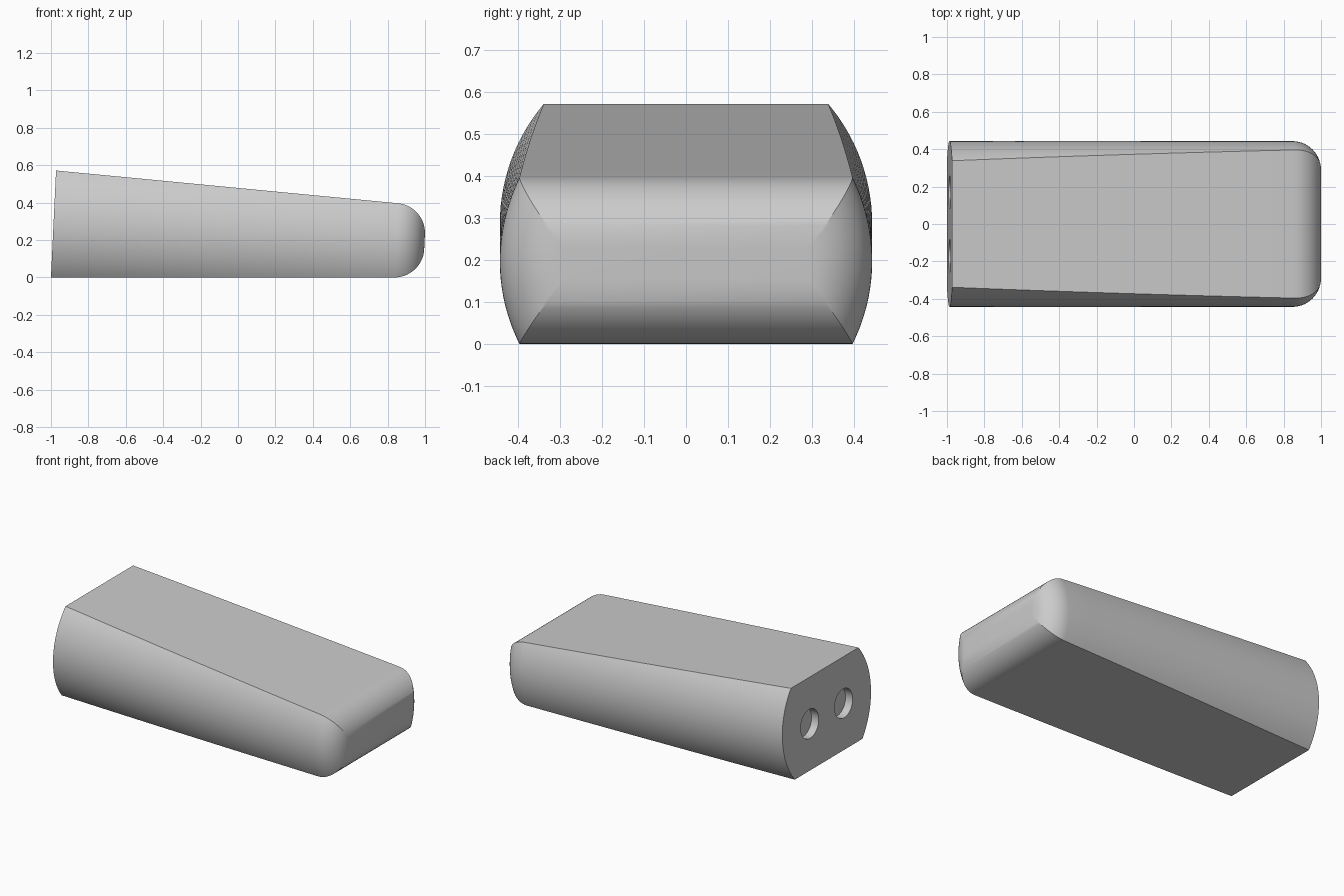
import bpy, bmesh
from math import sin, cos, tan, asin, sqrt, pi, radians
from mathutils import Matrix, Vector

cube = bpy.data.objects.get("Cube")
if cube:
    bpy.data.objects.remove(cube, do_unlink=True)

TAPER = radians(2.735)   # half angle between the top and bottom planes
RADIUS = 0.443           # side curvature
BACK_HALF = 0.286        # half height at the back face
LENGTH = 1.986
FILLET = 0.15            # rounding of the front end
ARC_STEPS, BODY_STEPS, FILLET_STEPS = 28, 12, 14

grey = bpy.data.materials.new("light_grey")
grey.use_nodes = True
grey.diffuse_color = (0.6, 0.6, 0.6, 1)
grey.node_tree.nodes["Principled BSDF"].inputs["Base Color"].default_value = (0.6, 0.6, 0.6, 1)

# Places the tilted axis so that the bottom plane lies on the ground
place = Matrix.Translation((-1 + BACK_HALF * sin(TAPER), 0, BACK_HALF * cos(TAPER))) \
    @ Matrix.Rotation(TAPER, 4, 'Y')


def section(u, inset):
    """Circle flattened at top and bottom, shrunk by the inset."""
    r = RADIUS - inset
    half = BACK_HALF - u * tan(TAPER) - inset
    limit = asin(half / r)
    pts = []
    for side in (1, -1):
        for i in range(ARC_STEPS + 1):
            a = limit * (2 * i / ARC_STEPS - 1)
            pts.append(place @ Vector((u, side * r * cos(a), side * r * sin(a))))
    return pts


# Stations along the axis: straight body, then the quarter-round end
start = LENGTH - FILLET
stations = [(start * i / BODY_STEPS, 0) for i in range(BODY_STEPS)]
for i in range(FILLET_STEPS + 1):
    a = pi / 2 * i / FILLET_STEPS
    stations.append((start + FILLET * sin(a), FILLET * (1 - cos(a))))

bm = bmesh.new()
rings = [[bm.verts.new(p) for p in section(u, s)] for u, s in stations]
for ring, following in zip(rings, rings[1:]):
    for i in range(len(ring)):
        j = (i + 1) % len(ring)
        bm.faces.new((ring[i], ring[j], following[j], following[i]))
bm.faces.new(rings[0])
bm.faces.new(rings[-1])
bmesh.ops.recalc_face_normals(bm, faces=bm.faces)
mesh = bpy.data.meshes.new("wedge_body")
bm.to_mesh(mesh)
bm.free()
mesh.materials.append(grey)
body = bpy.data.objects.new("wedge_body", mesh)
bpy.context.collection.objects.link(body)

# Two shallow round sockets in the back face
SOCKET_DEPTH = 0.05
bm = bmesh.new()
for side in (1, -1):
    bmesh.ops.create_cone(
        bm, cap_ends=True, segments=48, radius1=0.09, radius2=0.09, depth=2 * SOCKET_DEPTH,
        matrix=place @ Matrix.Translation((0, side * 0.17, 0)) @ Matrix.Rotation(pi / 2, 4, 'Y'))
cut_mesh = bpy.data.meshes.new("socket_cutter")
bm.to_mesh(cut_mesh)
bm.free()
cut_mesh.materials.append(grey)
cutter = bpy.data.objects.new("socket_cutter", cut_mesh)
cutter.hide_render = True
bpy.context.collection.objects.link(cutter)

bpy.ops.object.select_all(action='DESELECT')
body.select_set(True)
bpy.context.view_layer.objects.active = body
cut = body.modifiers.new("sockets", 'BOOLEAN')
cut.operation = 'DIFFERENCE'
cut.solver = 'EXACT'
cut.object = cutter
bpy.ops.object.modifier_apply(modifier=cut.name)
bpy.data.objects.remove(cutter, do_unlink=True)

bpy.ops.object.shade_smooth_by_angle(angle=radians(25))
